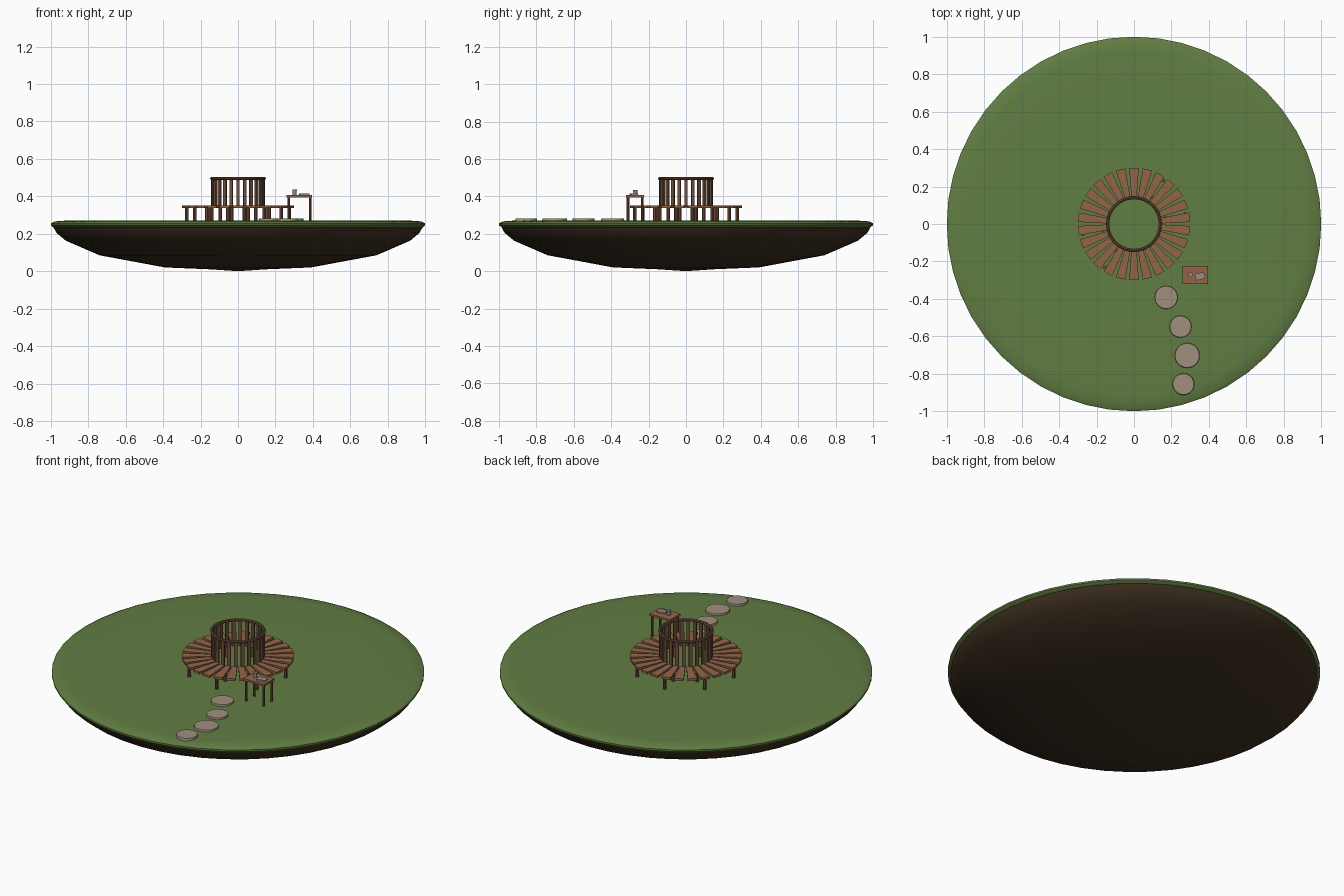
import bpy, bmesh, math
from mathutils import Matrix, Vector

cube = bpy.data.objects.get("Cube")
if cube:
    bpy.data.objects.remove(cube, do_unlink=True)


def material(name, rgb):
    m = bpy.data.materials.new(name)
    m.use_nodes = True
    m.diffuse_color = (*rgb, 1)
    m.node_tree.nodes["Principled BSDF"].inputs["Base Color"].default_value = (*rgb, 1)
    return m


GRASS = material("grass green", (0.12, 0.205, 0.055))
SOIL = material("dark soil", (0.05, 0.03, 0.015))
PLANK = material("plank wood", (0.29, 0.13, 0.065))
POST = material("dark post wood", (0.17, 0.08, 0.04))
STONE = material("stone", (0.35, 0.28, 0.21))
GREY = material("pale grey", (0.3, 0.28, 0.25))


def finish(name, bm, mat, smooth=False):
    bmesh.ops.recalc_face_normals(bm, faces=bm.faces)
    mesh = bpy.data.meshes.new(name)
    bm.to_mesh(mesh)
    bm.free()
    mesh.materials.append(mat)
    ob = bpy.data.objects.new(name, mesh)
    bpy.context.collection.objects.link(ob)
    if smooth:
        bpy.ops.object.select_all(action="DESELECT")
        ob.select_set(True)
        bpy.context.view_layer.objects.active = ob
        bpy.ops.object.shade_smooth_by_angle(angle=math.radians(40))
    return ob


def lathe(name, profile, mat, sides):
    bm = bmesh.new()
    verts = [bm.verts.new((r, 0, z)) for r, z in profile]
    edges = [bm.edges.new(pair) for pair in zip(verts, verts[1:])]
    bmesh.ops.spin(bm, geom=verts + edges, cent=(0, 0, 0), axis=(0, 0, 1),
                   angle=math.tau, steps=sides)
    bmesh.ops.remove_doubles(bm, verts=bm.verts, dist=0.0005)
    return finish(name, bm, mat, True)


def add_box(bm, center, size, angle=0):
    m = (Matrix.Translation(center) @ Matrix.Rotation(angle, 4, "Z")
         @ Matrix.Diagonal((*size, 1)))
    return bmesh.ops.create_cube(bm, size=1, matrix=m)["verts"]


def add_rod(bm, x, y, low, high, radius, sides=8, top=None):
    bmesh.ops.create_cone(bm, cap_ends=True, segments=sides, radius1=radius,
                          radius2=top or radius, depth=high - low,
                          matrix=Matrix.Translation((x, y, (low + high) / 2)))


def polar(r, a):
    return r * math.cos(a), r * math.sin(a)


# Island: turf cap over a shallow bowl of soil
lathe("grass_top", [(0, .272), (.75, .272), (.92, .27), (.98, .266), (1, .256),
                    (1, .246), (.985, .233), (.9, .23), (0, .23)], GRASS, 48)
lathe("soil_base", [(0, .24), (.95, .24), (.985, .233), (.97, .205), (.92, .163),
                    (.74, .085), (.39, .02), (.15, .01), (0, 0)], SOIL, 48)

# Round bench: tapered radial planks
bm = bmesh.new()
COUNT = 26
for i in range(COUNT):
    a = math.pi / 2 + i * math.tau / COUNT
    verts = add_box(bm, (0.222, 0, .345), (.155, 1, .013))
    for v in verts:
        outer = v.co.x > .222
        v.co.y *= .051 if outer else .029
    bmesh.ops.rotate(bm, verts=verts, cent=(0, 0, 0), matrix=Matrix.Rotation(a, 3, "Z"))
finish("bench_planks", bm, PLANK)

# Bench legs: an outer and an inner circle
bm = bmesh.new()
for i in range(8):
    a = math.radians(11 + 45 * i)
    for r in (.28, .17):
        add_rod(bm, *polar(r, a), .265, .34, .0095)
finish("bench_legs", bm, POST, True)

# Backrest: upright slats under a round rail
bm = bmesh.new()
for i in range(24):
    a = i * math.tau / 24
    add_box(bm, (*polar(.14, a), .42), (.009, .018, .155), a)
finish("backrest_slats", bm, POST)
bpy.ops.mesh.primitive_torus_add(major_radius=.141, minor_radius=.0085, major_segments=32,
                                 minor_segments=8, location=(0, 0, .495))
rail = bpy.context.object
rail.name = "backrest_rail"
rail.data.materials.append(POST)
bpy.ops.object.shade_smooth_by_angle()

# Side table
TX, TY = .328, -.272
bm = bmesh.new()
add_box(bm, (TX, TY, .4), (.136, .096, .012))
finish("table_top", bm, PLANK)
bm = bmesh.new()
for sx in (-1, 1):
    for sy in (-1, 1):
        add_rod(bm, TX + sx * .057, TY + sy * .038, .265, .395, .007)
finish("table_legs", bm, POST, True)

# Cup and book on the table
bm = bmesh.new()
add_rod(bm, .302, -.271, .405, .435, .01, 12, .012)
finish("cup", bm, GREY, True)
bm = bmesh.new()
add_box(bm, (.353, -.279, .41), (.05, .036, .009), math.radians(12))
finish("book", bm, GREY)

# Stepping stones
for i, (x, y, r) in enumerate([(.172, -.392, .064), (.248, -.548, .061),
                               (.284, -.702, .069), (.264, -.855, .06)]):
    bm = bmesh.new()
    add_rod(bm, x, y, .262, .282, r, 20, r * .94)
    finish(f"stepping_stone_{i + 1}", bm, STONE, True)
